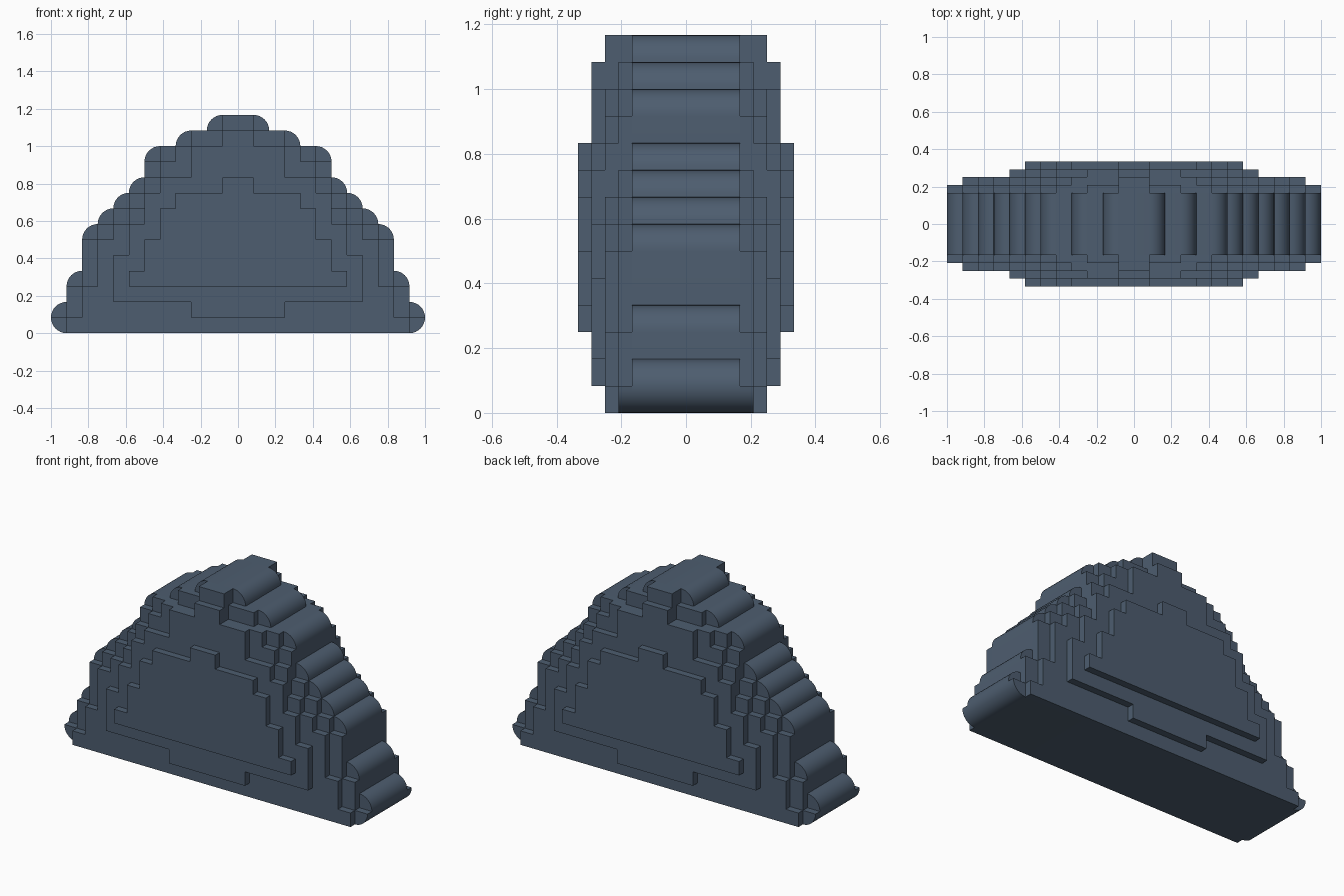
import bpy, bmesh, math

if "Cube" in bpy.data.objects:
    bpy.data.objects.remove(bpy.data.objects["Cube"])

U = 1 / 12  # grid step of the blocky mound

mat = bpy.data.materials.new("slate")
mat.diffuse_color = (0.075, 0.11, 0.16, 1)
mat.use_nodes = True
mat.node_tree.nodes["Principled BSDF"].inputs["Base Color"].default_value = mat.diffuse_color


def arc(cx, cz, a0, a1, n=8):
    """Quarter round of one grid step."""
    return [(cx + math.cos(math.radians(a0 + (a1 - a0) * i / n)),
             cz + math.sin(math.radians(a0 + (a1 - a0) * i / n))) for i in range(n + 1)]


def stepped(rows):
    """Right half of a stepped outline; rows = (half width, bottom, top), going up."""
    pts = []
    for w, b, t in rows:
        pts += [(w, b), (w, t)]
    return pts


def prism(name, half, y0, y1, mirror=False):
    """Extrude a left/right symmetric outline between two depths."""
    loop = half + [(-x, z) for x, z in reversed(half)]
    clean = []
    for p in loop:
        if not clean or math.dist(p, clean[-1]) > 1e-5:
            clean.append(p)
    bm = bmesh.new()
    face = bm.faces.new([bm.verts.new((x * U, y0 * U, z * U)) for x, z in clean])
    ext = bmesh.ops.extrude_face_region(bm, geom=[face])
    moved = [v for v in ext["geom"] if isinstance(v, bmesh.types.BMVert)]
    bmesh.ops.translate(bm, verts=moved, vec=(0, (y1 - y0) * U, 0))
    bmesh.ops.recalc_face_normals(bm, faces=bm.faces)
    me = bpy.data.meshes.new(name)
    bm.to_mesh(me)
    bm.free()
    me.materials.append(mat)
    ob = bpy.data.objects.new(name, me)
    bpy.context.collection.objects.link(ob)
    if mirror:
        mod = ob.modifiers.new("front_and_back", 'MIRROR')
        mod.use_axis = (False, True, False)
    bpy.ops.object.select_all(action='DESELECT')
    ob.select_set(True)
    bpy.context.view_layer.objects.active = ob
    bpy.ops.object.shade_smooth_by_angle(angle=math.radians(30))
    return ob


# Core slab: every step has a rounded top corner, the base end is fully round
base_round = arc(11, 1, -90, 0)
core = list(base_round)
for w, b, t in [(12, 0, 2), (11, 2, 4), (10, 4, 7), (9, 7, 8), (8, 8, 9),
                (7, 9, 10), (6, 10, 12), (4, 12, 13), (2, 13, 14)]:
    if b:
        core.append((w, b))
    core += arc(w - 1, t - 1, 0, 90)
prism("rounded_core", core, -2, 2)

# Stepped plates stacked on front and back
rim = base_round + stepped([(11, 1, 3), (10, 3, 6), (9, 6, 7), (8, 7, 8), (7, 8, 9),
                            (6, 9, 11), (5, 11, 12), (3, 12, 13), (1, 13, 14)])
prism("rim_plate", rim, -2.5, -2, True)

outer = stepped([(11, 0, 1), (10, 1, 3), (9, 3, 6), (8, 6, 7), (7, 7, 8), (6, 8, 10),
                 (5, 10, 11), (4, 11, 12), (1, 12, 14)])
prism("outer_plate", outer, -3, -2.5, True)

middle = stepped([(3, 1, 2), (8, 2, 5), (7, 5, 7), (6, 7, 9), (5, 9, 10),
                  (3, 10, 12), (1, 12, 13)])
prism("middle_plate", middle, -3.5, -3, True)

inner = stepped([(7, 3, 4), (6, 4, 6), (5, 6, 8), (4, 8, 9), (1, 9, 10)])
prism("inner_plate", inner, -4, -3.5, True)
